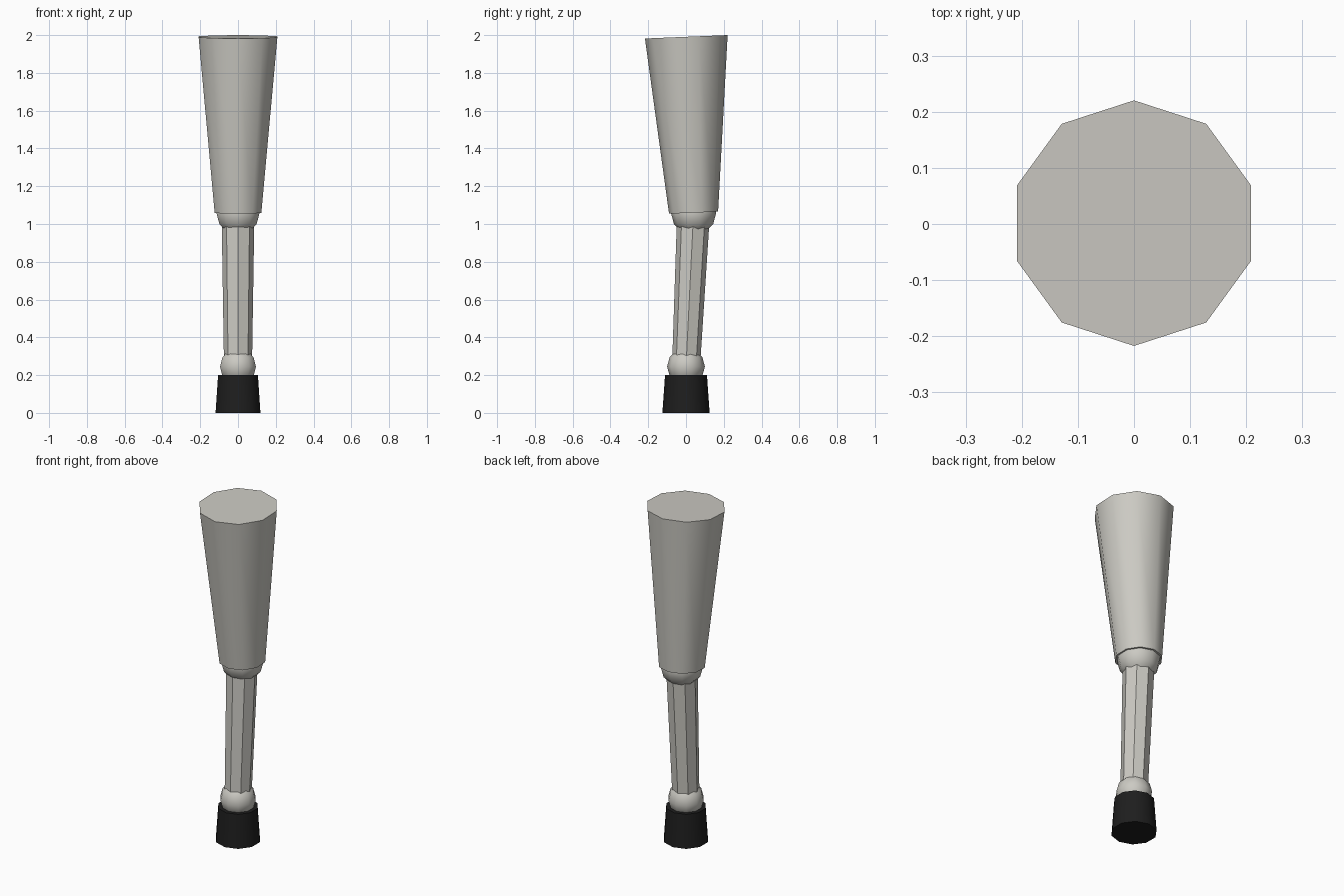
import bpy, bmesh, math
from mathutils import Vector

if "Cube" in bpy.data.objects:
    bpy.data.objects.remove(bpy.data.objects["Cube"])


def material(name, rgb):
    m = bpy.data.materials.new(name)
    m.diffuse_color = (*rgb, 1.0)
    m.use_nodes = True
    m.node_tree.nodes["Principled BSDF"].inputs["Base Color"].default_value = m.diffuse_color
    return m


LIGHT = material("pale_grey", (0.60, 0.59, 0.545))
DARK = material("black_rubber", (0.013, 0.013, 0.013))


def turned(name, base, tip, profile, sides, mat, smooth=True):
    """Revolve (distance, radius) pairs about the axis base -> tip, a corner facing +y."""
    base, axis = Vector(base), (Vector(tip) - Vector(base)).normalized()
    side = Vector((1, 0, 0))
    back = axis.cross(side)
    bm = bmesh.new()
    rings = []
    for d, r in profile:
        rings.append([bm.verts.new(base + axis * d
                      + side * (r * math.sin(2 * math.pi * i / sides))
                      + back * (r * math.cos(2 * math.pi * i / sides)))
                      for i in range(sides)])
    for a, b in zip(rings, rings[1:]):
        for i in range(sides):
            j = (i + 1) % sides
            bm.faces.new((a[i], a[j], b[j], b[i]))
    bm.faces.new(rings[0])
    bm.faces.new(rings[-1])
    bmesh.ops.remove_doubles(bm, verts=bm.verts, dist=1e-5)
    bmesh.ops.recalc_face_normals(bm, faces=bm.faces)
    mesh = bpy.data.meshes.new(name)
    bm.to_mesh(mesh)
    bm.free()
    mesh.materials.append(mat)
    ob = bpy.data.objects.new(name, mesh)
    bpy.context.collection.objects.link(ob)
    if smooth:
        bpy.ops.object.select_all(action='DESELECT')
        ob.select_set(True)
        bpy.context.view_layer.objects.active = ob
        bpy.ops.object.shade_smooth_by_angle(angle=math.radians(50))
    return ob


def ball(name, centre, r):
    # low-poly ball: ten segments, six rings
    prof = [(-r * math.cos(math.pi * k / 6), max(r * math.sin(math.pi * k / 6), 0.0005))
            for k in range(7)]
    c = Vector(centre)
    return turned(name, c, c + Vector((0, 0, 1)), prof, 10, LIGHT)


ANKLE = (0, 0, 0.245)
KNEE = (0, 0.04, 1.06)
HIP = (0, 0.0015, 1.991)

# foot cap
turned("foot_cap", (0, 0, 0), (0, 0, 1), [(0, 0.125), (0.2, 0.111)], 10, DARK)

# joints
ball("ankle_joint", ANKLE, 0.1)
ball("knee_joint", KNEE, 0.12)

# eight-sided lower shaft between the joints
shin = (Vector(KNEE) - Vector(ANKLE)).length
turned("lower_shaft", ANKLE, KNEE, [(0, 0.074), (shin, 0.087)], 8, LIGHT, smooth=False)

# tapered upper section
thigh = (Vector(HIP) - Vector(KNEE)).length
turned("upper_leg", KNEE, HIP, [(0, 0.13), (thigh, 0.219)], 10, LIGHT)
